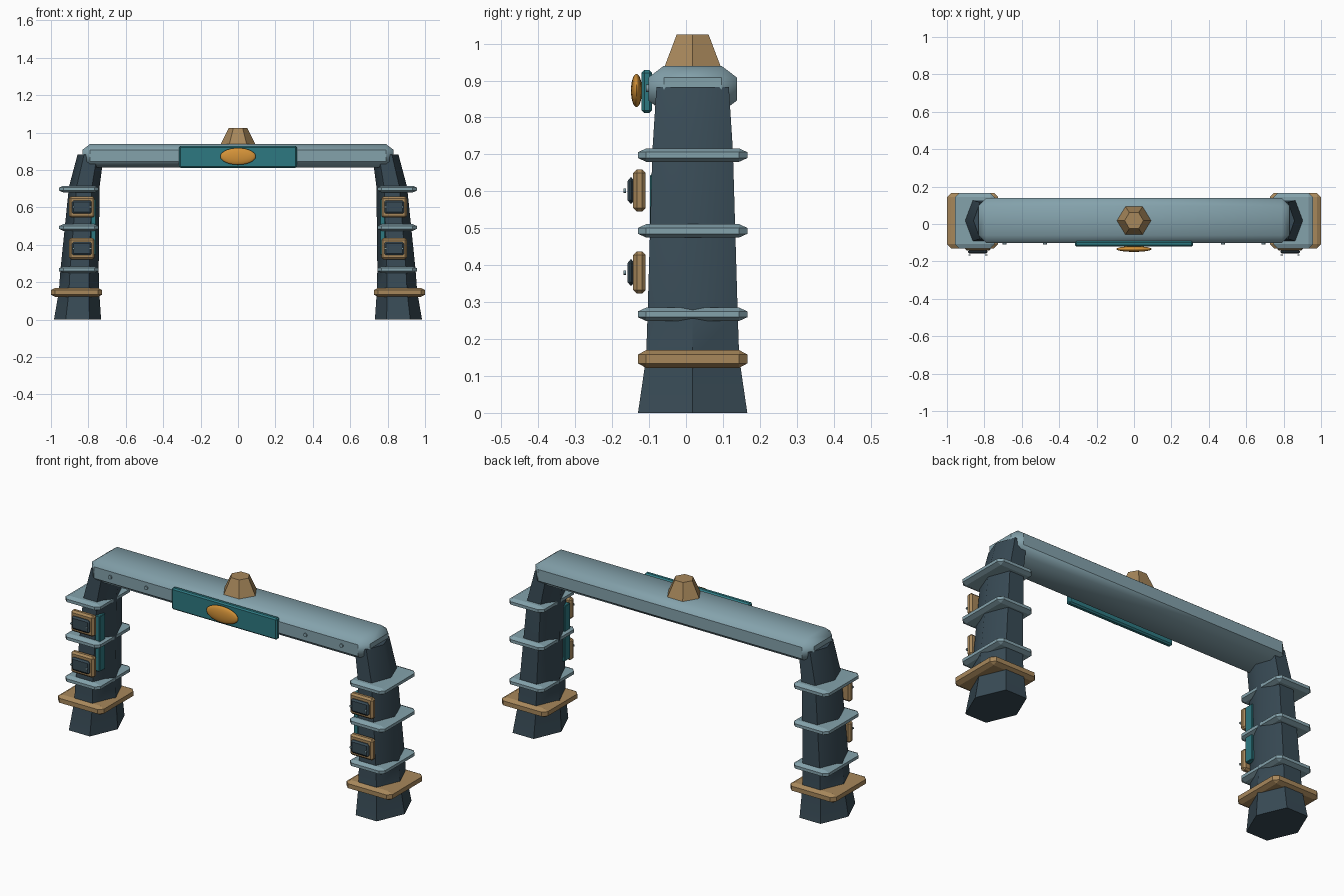
import bpy, bmesh, math
from itertools import product
from mathutils import Matrix, Vector

cube = bpy.data.objects.get("Cube")
if cube:
    bpy.data.objects.remove(cube, do_unlink=True)


def material(name, rgb):
    m = bpy.data.materials.new(name)
    m.use_nodes = True
    m.diffuse_color = (*rgb, 1)
    m.node_tree.nodes["Principled BSDF"].inputs["Base Color"].default_value = (*rgb, 1)
    return m


STEEL = material("pale blue steel", (0.23, 0.36, 0.41))
SLATE = material("dark slate", (0.04, 0.07, 0.092))
BRASS = material("dull brass", (0.39, 0.245, 0.105))
TEAL = material("teal", (0.027, 0.19, 0.22))
AMBER = material("amber", (0.66, 0.29, 0.04))

MID_Y = 0.018  # depth axis of the frame


def finish(name, bm, mat, smooth=None):
    bmesh.ops.recalc_face_normals(bm, faces=bm.faces)
    mesh = bpy.data.meshes.new(name)
    bm.to_mesh(mesh)
    bm.free()
    mesh.materials.append(mat)
    ob = bpy.data.objects.new(name, mesh)
    bpy.context.collection.objects.link(ob)
    if smooth:
        bpy.ops.object.select_all(action="DESELECT")
        ob.select_set(True)
        bpy.context.view_layer.objects.active = ob
        bpy.ops.object.shade_smooth_by_angle(angle=math.radians(smooth))
    return ob


def chamfer_box(name, center, size, cut, mat, smooth=None):
    """Box with every edge chamfered, with a separate cut on each axis."""
    bm = bmesh.new()
    half = Vector(size) / 2
    for signs in product((-1, 1), repeat=3):
        for axis in range(3):
            p = [s * (half[i] - (0 if i == axis else cut[i])) for i, s in enumerate(signs)]
            bm.verts.new(Vector(center) + Vector(p))
    bmesh.ops.convex_hull(bm, input=bm.verts)
    bmesh.ops.dissolve_limit(bm, angle_limit=0.01, verts=bm.verts, edges=bm.edges)
    return finish(name, bm, mat, smooth)


def hex_loft(name, sections, mat, smooth=None):
    """Six-sided loft; each section is (center x, z, half width, half depth)."""
    bm = bmesh.new()
    rings = []
    for cx, z, hx, hy in sections:
        corners = [math.radians(60 * k) for k in range(6)]
        rings.append([bm.verts.new((cx + hx * math.cos(a),
                                    MID_Y + hy * math.sin(a) / math.sin(math.pi / 3), z))
                      for a in corners])
    for low, high in zip(rings, rings[1:]):
        for k in range(6):
            n = (k + 1) % 6
            bm.faces.new((low[k], low[n], high[n], high[k]))
    bm.faces.new(rings[0][::-1])
    bm.faces.new(rings[-1])
    return finish(name, bm, mat, smooth)


def screw(name, x, y, z, radius, depth):
    bm = bmesh.new()
    place = Matrix.Translation((x, y, z)) @ Matrix.Rotation(math.pi / 2, 4, "X")
    bmesh.ops.create_cone(bm, cap_ends=True, segments=12, radius1=radius,
                          radius2=radius, depth=depth, matrix=place)
    return finish(name, bm, STEEL, 40)


# Crossbeam
chamfer_box("crossbeam", (0, MID_Y, 0.877), (1.664, 0.24, 0.126),
            (0.042, 0.042, 0.032), STEEL, 44)

# Front plate with oval medallion
chamfer_box("front_plate", (0, -0.106, 0.87), (0.63, 0.028, 0.116),
            (0.007, 0.007, 0.007), TEAL)
bm = bmesh.new()
bmesh.ops.create_uvsphere(bm, u_segments=24, v_segments=14, radius=1,
                          matrix=Matrix.Translation((0, -0.134, 0.873))
                          @ Matrix.Diagonal((0.095, 0.015, 0.045, 1)))
finish("oval_medallion", bm, AMBER, 60)

# Finial on top of the beam
hex_loft("finial", [(0, 0.93, 0.096, 0.079), (0, 1.025, 0.05, 0.043)], BRASS)

for side, label in ((-1, "right"), (1, "left")):
    # Tapered pillar leaning inward at the head
    hex_loft(label + "_pillar",
             [(side * 0.858, 0, 0.126, 0.148), (side * 0.85, 0.15, 0.108, 0.126),
              (side * 0.847, 0.27, 0.102, 0.122), (side * 0.822, 0.71, 0.082, 0.109),
              (side * 0.788, 0.882, 0.07, 0.098)], SLATE, 44)

    # Base collar and three pale rings
    chamfer_box(label + "_base_collar", (side * 0.863, MID_Y, 0.146),
                (0.274, 0.296, 0.048), (0.022, 0.022, 0.012), BRASS)
    for n, z in enumerate((0.267, 0.493, 0.698)):
        chamfer_box(f"{label}_ring_{n + 1}", (side * 0.851, MID_Y, z),
                    (0.21, 0.296, 0.036), (0.022, 0.022, 0.01), STEEL)

    # Inner inlay strip
    chamfer_box(label + "_inlay_strip", (side * 0.773, -0.072, 0.495),
                (0.026, 0.05, 0.3), (0.003, 0.003, 0.003), TEAL)

    # Front boxes with dark panels and screws
    for n, z in enumerate((0.38, 0.602)):
        tag = f"{label}_box_{n + 1}"
        chamfer_box(tag + "_frame", (side * 0.835, -0.126, z), (0.138, 0.034, 0.114),
                    (0.01, 0.01, 0.01), BRASS)
        chamfer_box(tag + "_panel", (side * 0.835, -0.149, z), (0.106, 0.018, 0.07),
                    (0.009, 0.007, 0.009), SLATE)
        for end in (-1, 1):
            screw(f"{tag}_screw_{end}", side * 0.835 + end * 0.045, -0.166, z, 0.006, 0.006)

    # Beam screws
    for n, x in enumerate((0.476, 0.692)):
        screw(f"{label}_beam_screw_{n + 1}", side * x, -0.105, 0.879, 0.01, 0.007)
